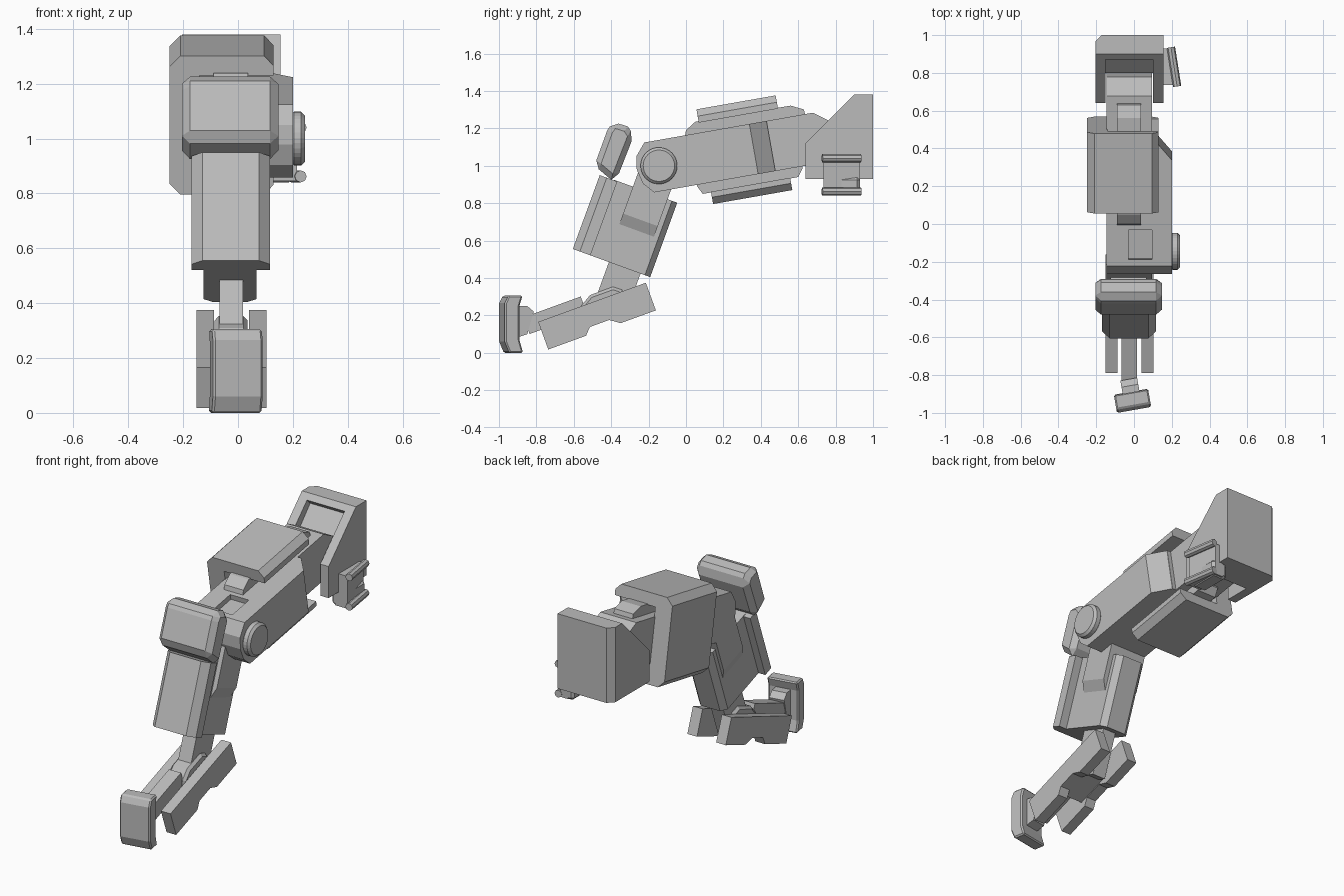
import bpy, bmesh, math
from mathutils import Vector

if "Cube" in bpy.data.objects:
    bpy.data.objects.remove(bpy.data.objects["Cube"])

grey = bpy.data.materials.new("plain grey")
grey.use_nodes = True
grey.diffuse_color = (0.5, 0.5, 0.5, 1)
grey.node_tree.nodes["Principled BSDF"].inputs["Base Color"].default_value = (0.5, 0.5, 0.5, 1)

# Limb frames: origin (y, z) and tilt about x
WORLD = (0, 0, 0)
THIGH = (-0.145, 1.0, 10)
SHIN = (-0.605, 0.555, -20)
FOOT = (-0.79, 0.165, 20)
MID = -0.026  # centre line of the limb


def prism(name, pts, lo, hi, frame, along="x", bevel=0):
    """Extrude a profile along one axis of a tilted frame."""
    place = {"x": lambda p, t: (t, p[0], p[1]),
             "y": lambda p, t: (p[0], t, p[1]),
             "z": lambda p, t: (p[0], p[1], t)}[along]
    bm = bmesh.new()
    ends = [[bm.verts.new(place(p, t)) for p in pts] for t in (lo, hi)]
    for ring in ends:
        bm.faces.new(ring)
    for i in range(len(pts)):
        j = (i + 1) % len(pts)
        bm.faces.new((ends[0][i], ends[0][j], ends[1][j], ends[1][i]))
    bmesh.ops.recalc_face_normals(bm, faces=bm.faces)
    mesh = bpy.data.meshes.new(name)
    bm.to_mesh(mesh)
    bm.free()
    mesh.materials.append(grey)
    ob = bpy.data.objects.new(name, mesh)
    bpy.context.collection.objects.link(ob)
    ob.location = (0, frame[0], frame[1])
    ob.rotation_euler.x = math.radians(frame[2])
    if bevel:
        mod = ob.modifiers.new("chamfer", "BEVEL")
        mod.width, mod.segments, mod.angle_limit = bevel, 1, math.radians(50)
    return ob


def box(name, x0, x1, u0, u1, v0, v1, frame, bevel=0):
    return prism(name, [(u0, v0), (u1, v0), (u1, v1), (u0, v1)], x0, x1, frame, bevel=bevel)


def cut(ob, cutter):
    mod = ob.modifiers.new("cut", "BOOLEAN")
    mod.object, mod.solver = cutter, "EXACT"
    bpy.context.view_layer.objects.active = ob
    bpy.ops.object.modifier_apply(modifier=mod.name)
    bpy.data.objects.remove(cutter)


# Hip block: chamfered plan, sloped front and a pocket for the thigh
hip = prism("hip_block", [(-0.205, 0.64), (0.155, 0.64), (0.155, 1), (-0.17, 1), (-0.205, 0.965)],
            0.93, 1.38, WORLD, "z")
cut(hip, prism("slope_cutter", [(0.5, 0.98), (0.9, 1.38), (0.9, 1.5), (0.5, 1.5)], -0.4, 0.4, WORLD))
cut(hip, prism("pocket_cutter", [(0.6, 0.9), (0.8, 0.9), (0.8, 1.21), (0.9, 1.32), (0.85, 1.37), (0.6, 1.12)],
               -0.15, 0.1, WORLD))

# Hip side bracket: slanted plate with a rolled bar at each end
prism("hip_bracket", [(0.13, 0.735), (0.215, 0.735), (0.185, 0.93), (0.13, 0.93)], 0.845, 1.04, WORLD, "z")
for label, z in (("upper", 1.04), ("lower", 0.862)):
    bar = [(z + 0.022 * math.cos(k * math.pi / 4), 0.022 * math.sin(k * math.pi / 4)) for k in range(8)]
    roll = prism("hip_bracket_%s_bar" % label, [(b, a) for a, b in bar], -0.105, 0.105, WORLD, "y")
    roll.location = (0.212, 0.832, 0)
    roll.rotation_euler.z = math.radians(9)
box("hip_bracket_foot", 0.1, 0.2, 0.74, 0.93, 0.84, 0.94, WORLD, 0.015)

# Thigh core with rounded knee end and a slot on top
knee_end = [(-0.05, -0.136), (-0.1, -0.08), (-0.12, 0), (-0.11, 0.07), (-0.055, 0.136)]
thigh = prism("thigh_core", knee_end + [(0.86, 0.136), (0.95, 0.07), (0.95, -0.05), (0.86, -0.136)],
              -0.145, 0.095, THIGH)
cut(thigh, box("slot_cutter", -0.03, 0.094, -0.02, 0.14, 0.105, 0.3, THIGH))

# Outer thigh panel, chamfered at its back end
panel = prism("thigh_side_panel", knee_end + [(0.61, 0.136), (0.61, -0.136)], 0.095, 0.2, THIGH)
cut(panel, prism("panel_cutter", [(0.2, 0.515), (0.12, 0.608), (0.12, 0.7), (0.3, 0.7), (0.3, 0.515)],
                 -0.3, 0.3, THIGH, "z"))

# Raised ribs above and below the core, under the armour
prism("thigh_upper_rib", [(0.16, 0.12), (0.176, 0.162), (0.233, 0.198), (0.75, 0.194), (0.815, 0.162), (0.82, 0.12)],
      -0.09, 0.036, THIGH)
prism("thigh_lower_rib", [(0.18, -0.12), (0.183, -0.145), (0.205, -0.189), (0.723, -0.189), (0.755, -0.145),
                          (0.755, -0.12)], -0.09, 0.036, THIGH)

# Thigh armour: a C-section wrapped round the inner side
prism("thigh_armour", [(0.13, 0.19), (0.13, 0.225), (0.095, 0.262), (-0.21, 0.262), (-0.25, 0.222),
                       (-0.25, -0.212), (-0.21, -0.252), (0.095, -0.252), (0.13, -0.215), (0.13, -0.185),
                       (-0.14, -0.185), (-0.14, 0.19)], 0.25, 0.68, THIGH, "y")

# Knee joint cap: a chamfered disc
circle = [(math.cos(k * math.pi / 16), math.sin(k * math.pi / 16)) for k in range(32)]
prism("knee_cap_disc", [(0.098 * a, 0.098 * b) for a, b in circle], 0.19, 0.244, THIGH, bevel=0.014)

# Knee guard
prism("knee_guard", [(-0.044, 0.66), (-0.03, 0.712), (0.053, 0.716), (0.099, 0.68), (0.093, 0.433),
                     (0.066, 0.418), (-0.044, 0.458)], -0.205, 0.147, SHIN, bevel=0.033)

# Shin: front plate, calf, knee arm and ankle bar
prism("shin_front_plate", [(-0.13, 0), (0.077, 0), (0.117, 0.04), (0.117, 0.1), (-0.17, 0.1), (-0.17, 0.04)],
      0, 0.42, SHIN, "z")
prism("calf", [(-0.125, 0.08), (0.067, 0.08), (0.067, 0.41), (0.035, 0.44), (-0.093, 0.44), (-0.125, 0.41)],
      0, 0.423, SHIN, "z")
prism("knee_arm", [(-0.125, 0.21), (0.067, 0.21), (0.095, 0.27), (0.095, 0.6), (-0.145, 0.6), (-0.145, 0.27)],
      0.188, 0.385, SHIN, "y")
box("ankle_bar", -0.068, 0.018, 0.205, 0.385, -0.27, 0.1, SHIN)

# Foot: two notched side beams joined by a bridge
for label, x0, x1 in (("right", -0.152, -0.088), ("left", 0.04, 0.104)):
    prism("foot_%s_beam" % label, [(0, 0), (0.612, 0), (0.612, -0.157), (0.412, -0.157), (0.36, -0.12), (0.25, -0.12),
                                   (0.215, -0.157), (0, -0.157)], x0, x1, FOOT)
box("foot_bridge", -0.1, 0.05, 0.2, 0.42, -0.115, -0.03, FOOT)
prism("ankle_block", [(0.22, -0.06), (0.249, 0.005), (0.31, 0.04), (0.44, 0.04), (0.49, 0), (0.46, -0.08)],
      -0.085, 0.035, FOOT, bevel=0.015)
box("toe_bar", -0.065, 0.015, -0.065, 0.26, -0.045, 0.05, FOOT)

# Toe: link and curved cap, turned slightly inward
toe_parts = [
    prism("toe_link", [(0.02, 0.08), (0.03, 0.25), (0.08, 0.25), (0.115, 0.22), (0.08, 0.1)], -0.045, 0.045, WORLD),
    prism("toe_cap", [(-0.03, 0.305), (0.047, 0.305), (0.03, 0.25), (0.03, 0.07), (0.05, 0), (-0.025, 0),
                      (-0.05, 0.06), (-0.05, 0.265)], -0.092, 0.092, WORLD, bevel=0.008)]
for part in toe_parts:
    part.location = (-0.008, -0.935, 0)
    part.rotation_euler.z = math.radians(10)
